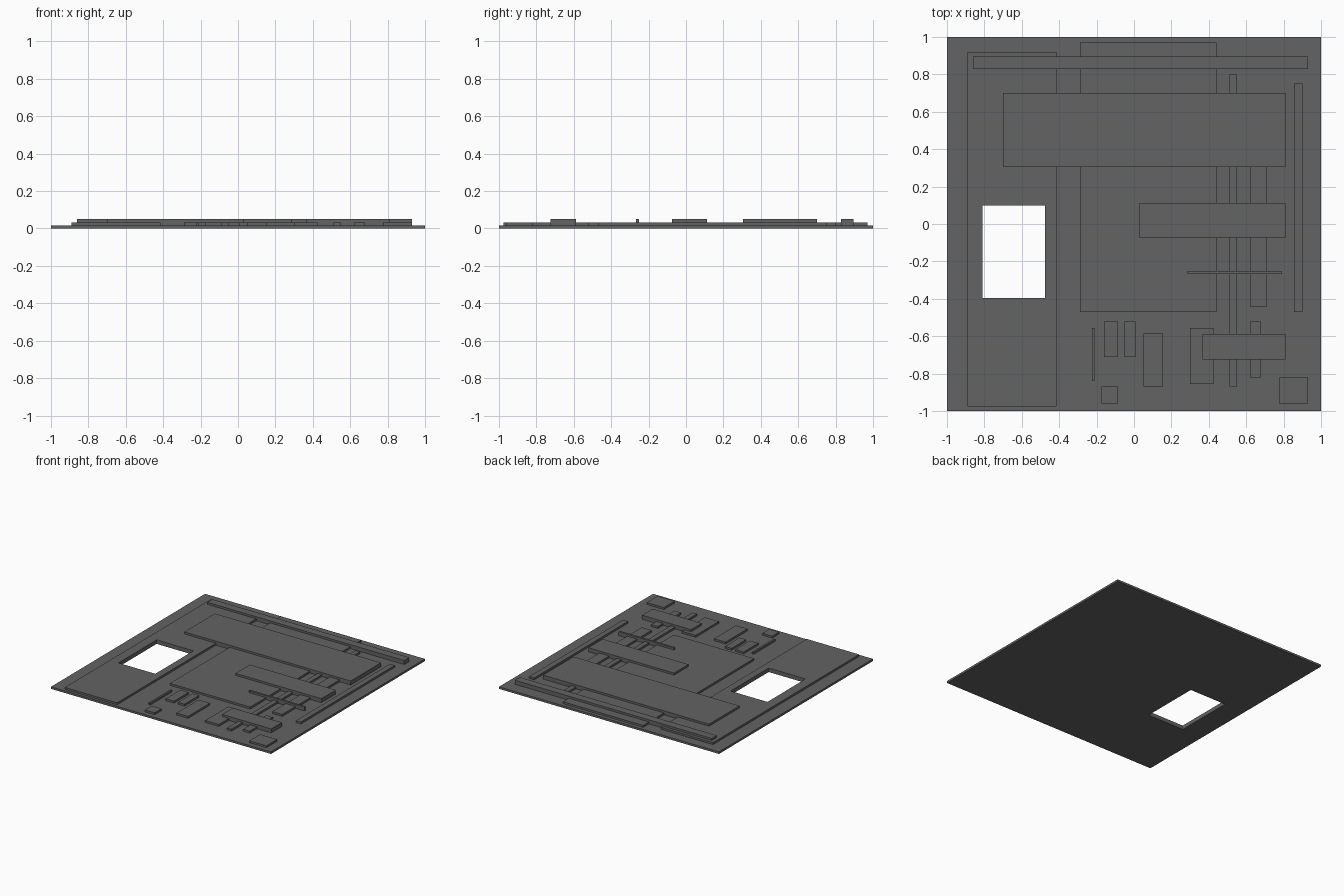
import bpy, bmesh

cube = bpy.data.objects.get("Cube")
if cube:
    bpy.data.objects.remove(cube, do_unlink=True)

# Single dark grey material
grey = bpy.data.materials.new("dark grey")
grey.use_nodes = True
colour = (0.125, 0.125, 0.125, 1)
grey.diffuse_color = colour
bsdf = next(n for n in grey.node_tree.nodes if n.type == 'BSDF_PRINCIPLED')
bsdf.inputs["Base Color"].default_value = colour

# Heights of the three layers
BASE, LOW, HIGH = 0.017, 0.033, 0.05


def slab(name, x0, x1, y0, y1, z0, z1, hole=None):
    """Flat rectangular slab, with an optional rectangular opening."""
    bm = bmesh.new()
    xs, ys = [x0, x1], [y0, y1]
    if hole:
        xs = [x0, hole[0], hole[1], x1]
        ys = [y0, hole[2], hole[3], y1]
    grid = [[bm.verts.new((x, y, z0)) for y in ys] for x in xs]
    for i in range(len(xs) - 1):
        for j in range(len(ys) - 1):
            if hole and i == 1 and j == 1:
                continue
            bm.faces.new((grid[i][j], grid[i + 1][j],
                          grid[i + 1][j + 1], grid[i][j + 1]))
    # Raise the sheet to its thickness, keeping the underside
    result = bmesh.ops.extrude_face_region(bm, geom=bm.faces[:],
                                           use_keep_orig=True)
    top = [g for g in result["geom"] if isinstance(g, bmesh.types.BMVert)]
    bmesh.ops.translate(bm, verts=top, vec=(0, 0, z1 - z0))
    bmesh.ops.recalc_face_normals(bm, faces=bm.faces[:])
    mesh = bpy.data.meshes.new(name)
    bm.to_mesh(mesh)
    bm.free()
    mesh.materials.append(grey)
    obj = bpy.data.objects.new(name, mesh)
    bpy.context.collection.objects.link(obj)
    return obj


# Base sheet and left panel share one opening
opening = (-0.81, -0.475, -0.395, 0.10)
slab("base_plate", -1, 1, -1, 1, 0, BASE, opening)
slab("left_panel", -0.89, -0.415, -0.977, 0.92, BASE, LOW, opening)

# Low blocks: name, x0, x1, y0, y1
low_blocks = [
    ("centre_panel", -0.29, 0.44, -0.47, 0.97),
    ("long_strip", 0.51, 0.55, -0.87, 0.80),
    ("wide_strip", 0.62, 0.71, -0.44, 0.50),
    ("right_edge_strip", 0.855, 0.90, -0.47, 0.75),
    ("short_strip", 0.62, 0.68, -0.82, -0.52),
    ("right_pad", 0.30, 0.425, -0.855, -0.555),
    ("middle_pad", 0.05, 0.155, -0.87, -0.585),
    ("small_pad_left", -0.16, -0.085, -0.71, -0.52),
    ("small_pad_right", -0.05, 0.01, -0.71, -0.52),
    ("thin_strip", -0.225, -0.21, -0.84, -0.555),
    ("front_pad", -0.175, -0.085, -0.96, -0.87),
    ("corner_pad", 0.775, 0.93, -0.96, -0.82),
]
for name, *box in low_blocks:
    slab(name, *box, BASE, LOW)

# Tall cross bars
high_bars = [
    ("back_bar", -0.86, 0.93, 0.83, 0.895),
    ("large_bar", -0.70, 0.81, 0.305, 0.70),
    ("middle_bar", 0.03, 0.81, -0.075, 0.112),
    ("thin_bar", 0.285, 0.79, -0.267, -0.25),
    ("front_bar", 0.365, 0.81, -0.725, -0.587),
]
for name, *box in high_bars:
    slab(name, *box, BASE, HIGH)
